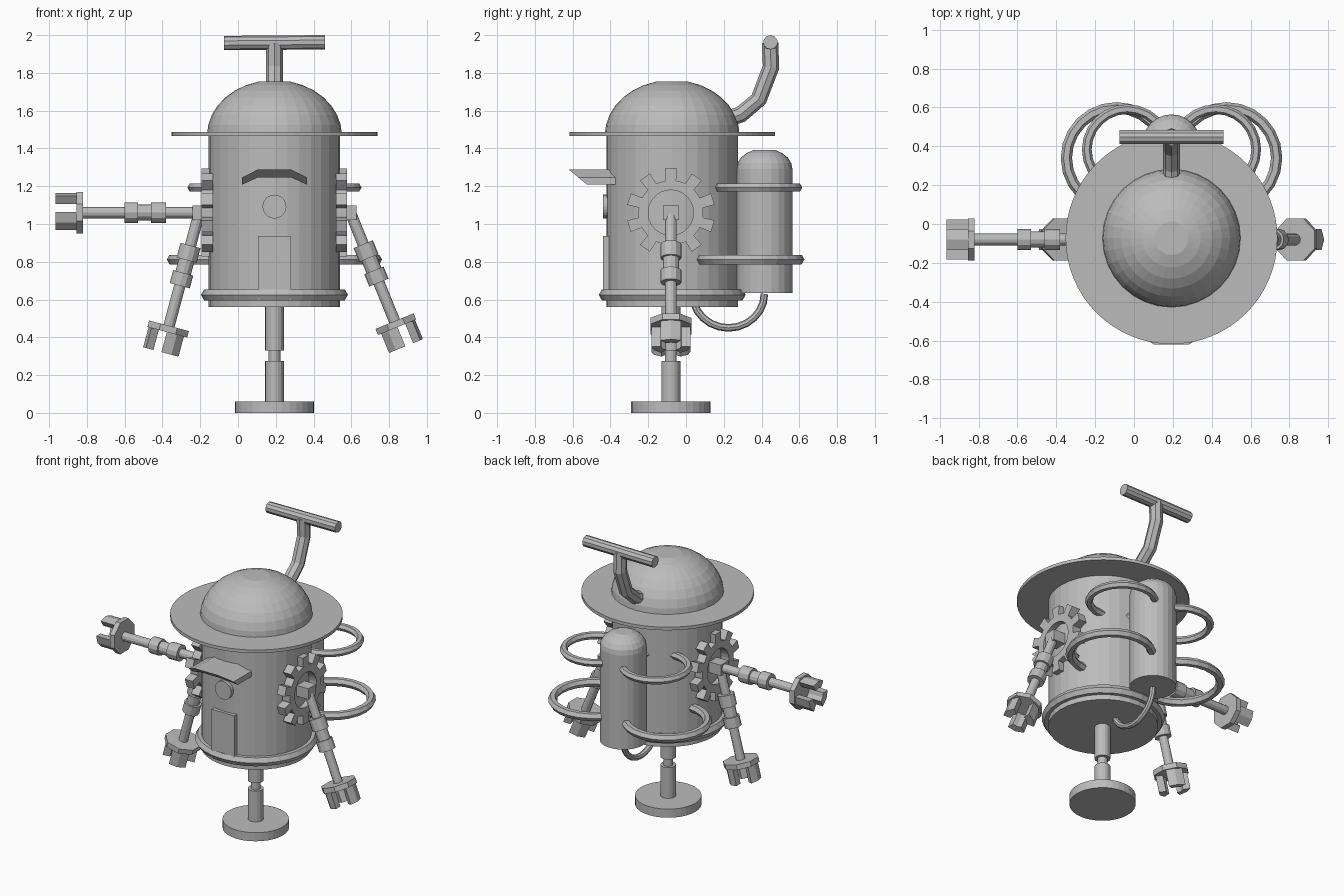
import bpy, bmesh, math
from mathutils import Vector, Matrix

if "Cube" in bpy.data.objects:
    bpy.data.objects.remove(bpy.data.objects["Cube"])

CX, CY = 0.193, -0.073          # body axis
grey = bpy.data.materials.new("plain_grey")
grey.use_nodes = True
grey.diffuse_color = (0.5, 0.5, 0.5, 1)
grey.node_tree.nodes["Principled BSDF"].inputs["Base Color"].default_value = (0.5, 0.5, 0.5, 1)


def finish(name, bm, matrix=None):
    if matrix:
        bm.transform(matrix)
    bmesh.ops.recalc_face_normals(bm, faces=bm.faces)
    mesh = bpy.data.meshes.new(name)
    bm.to_mesh(mesh)
    bm.free()
    mesh.materials.append(grey)
    ob = bpy.data.objects.new(name, mesh)
    bpy.context.collection.objects.link(ob)
    return ob


def lathe(bm, profile, segs, closed=False, phase=0.0):
    """Spin (radius, height) pairs round z; open profiles are capped."""
    rings = []
    for r, z in profile:
        angles = [2 * math.pi * (i + phase) / segs for i in range(segs)]
        rings.append([bm.verts.new((r * math.cos(a), r * math.sin(a), z)) for a in angles])
    pairs = list(zip(rings, rings[1:]))
    if closed:
        pairs.append((rings[-1], rings[0]))
    else:
        bm.faces.new(rings[0])
        bm.faces.new(rings[-1])
    for a, b in pairs:
        for i in range(segs):
            j = (i + 1) % segs
            bm.faces.new((a[i], a[j], b[j], b[i]))


def turned(name, profile, segs, loc=(CX, CY, 0), closed=False, rot=None):
    bm = bmesh.new()
    lathe(bm, profile, segs, closed)
    return finish(name, bm, Matrix.Translation(loc) @ (rot or Matrix()))


def ring(name, loc, major, minor, segs, sides=6, rot=None):
    angles = [2 * math.pi * i / sides for i in range(sides)]
    profile = [(major + minor * math.cos(a), minor * math.sin(a)) for a in angles]
    return turned(name, profile, segs, loc, True, rot)


def prism(bm, outline, low, high):
    """Extrude an (x, y) outline between two heights."""
    base = [bm.verts.new((x, y, low)) for x, y in outline]
    top = [bm.verts.new((x, y, high)) for x, y in outline]
    bm.faces.new(base)
    bm.faces.new(top)
    for i in range(len(base)):
        j = (i + 1) % len(base)
        bm.faces.new((base[i], base[j], top[j], top[i]))


def polar(r, a):
    return r * math.cos(a), r * math.sin(a)


def pipe(name, points, radius, sides=8):
    """Sweep a round section along a path in a constant-x plane."""
    bm = bmesh.new()
    pts = [Vector(p) for p in points]
    loops = []
    for i, p in enumerate(pts):
        t = (pts[min(i + 1, len(pts) - 1)] - pts[max(i - 1, 0)]).normalized()
        u = Vector((1, 0, 0))
        v = t.cross(u)
        offsets = [polar(radius, 2 * math.pi * k / sides) for k in range(sides)]
        loops.append([bm.verts.new(p + u * c + v * s) for c, s in offsets])
    for a, b in zip(loops, loops[1:]):
        for k in range(sides):
            m = (k + 1) % sides
            bm.faces.new((a[k], a[m], b[m], b[k]))
    bm.faces.new(loops[0])
    bm.faces.new(loops[-1])
    return finish(name, bm)


def dome_profile(r, z, h, steps, cut):
    arc = [cut * i / steps for i in range(steps + 1)]
    return [(r * math.cos(a), z + h * math.sin(a)) for a in arc]


# Body, brim, dome and lower band
turned("body", [(0.348, 0.56), (0.348, 1.475)], 32)
turned("brim", [(0.545, 1.465), (0.545, 1.487)], 64)
turned("dome", dome_profile(0.357, 1.47, 0.292, 7, math.radians(76)), 32)
ring("lower_band", (CX, CY, 0.625), 0.355, 0.034, 32)

# Leg and foot
turned("leg", [(0.05, 0.05), (0.05, 0.275), (0.031, 0.275), (0.031, 0.33),
               (0.05, 0.33), (0.05, 0.57)], 16, (CX, -0.08, 0))
turned("foot", [(0.21, 0), (0.21, 0.06)], 32, (CX, -0.08, 0))

# Visor: arched strip with a raked front edge
bm = bmesh.new()
half = [(0.09, 1.288), (0.172, 1.246), (0.172, 1.208), (0.09, 1.246)]
arch = half + [(-x, z) for x, z in reversed(half)]
front = [bm.verts.new((CX + x, -0.62 + (1.288 - z) * 1.2, z)) for x, z in arch]
back = [bm.verts.new((CX + x, -0.34, z)) for x, z in arch]
bm.faces.new(front)
bm.faces.new(back)
for i in range(len(arch)):
    j = (i + 1) % len(arch)
    bm.faces.new((front[i], front[j], back[j], back[i]))
finish("visor", bm)

# Nose button and door plate
turn_front = Matrix.Rotation(math.pi / 2, 4, 'X')
turned("nose_button", [(0.063, 0), (0.063, 0.04)], 24, (CX, -0.4, 1.092), rot=turn_front)
bm = bmesh.new()
prism(bm, [(0.105, -0.44), (0.28, -0.44), (0.28, -0.38), (0.105, -0.38)], 0.6, 0.937)
finish("door", bm)

# Toothed shoulder gears with a hub block each
for side, label in ((1, "left"), (-1, "right")):
    place = Matrix.Translation((CX + side * 0.325, -0.08, 1.06)) \
        @ Matrix.Rotation(side * math.pi / 2, 4, 'Y')
    bm = bmesh.new()
    lathe(bm, [(0.12, 0), (0.172, 0), (0.172, 0.06), (0.12, 0.06)], 30, True)
    for k in range(10):
        a = 2 * math.pi * k / 10
        tooth = [polar(0.16, a - 0.17), polar(0.235, a - 0.135),
                 polar(0.235, a + 0.135), polar(0.16, a + 0.17)]
        prism(bm, tooth, 0, 0.06)
    finish(label + "_gear", bm, place)
    bm = bmesh.new()
    bmesh.ops.create_cube(bm, size=1)
    bmesh.ops.scale(bm, vec=(0.13, 0.085, 0.075), verts=bm.verts)
    finish(label + "_hub", bm, Matrix.Translation((CX + side * 0.37, -0.08, 1.06)))


# Arms: rod, sleeves, wrist plate and three prongs
def arm(name, shoulder, tip):
    start, end = Vector(shoulder), Vector(tip)
    axis = (end - start).normalized()
    up = Vector((0, 1, 0)).cross(axis)
    up *= 1 if up.z > 0 else -1
    side = axis.cross(up)
    place = Matrix((up, side, axis)).transposed().to_4x4()
    place.translation = start
    bm = bmesh.new()
    lathe(bm, [(0.03, -0.02), (0.03, 0.63)], 12)
    for r, low, high in ((0.055, 0.18, 0.26), (0.042, 0.26, 0.33), (0.055, 0.33, 0.4)):
        lathe(bm, [(r, low), (r, high)], 12)
    lathe(bm, [(0.118, 0.62), (0.118, 0.655)], 8, phase=0.5)
    for k in range(3):
        a = 2 * math.pi * k / 3
        angles = [a + d for d in (-0.55, 0, 0.55)]
        outline = [polar(0.103, b) for b in angles] + [polar(0.055, b) for b in reversed(angles)]
        prism(bm, outline, 0.65, 0.765)
    finish(name, bm, place)


arm("left_arm", (0.595, -0.08, 1.06), (0.88, -0.08, 0.36))
arm("right_lower_arm", (-0.205, -0.08, 1.06), (-0.4, -0.08, 0.33))
arm("right_raised_arm", (-0.2, -0.08, 1.06), (-0.97, -0.08, 1.06))

# Rear tank, its hose and hoops
tank_top = dome_profile(0.149, 1.29, 0.11, 4, math.radians(68))
turned("tank", [(0.149, 0.635)] + tank_top, 24, (CX, 0.415, 0))
hose = [(CX, 0.225 + 0.19 * math.cos(a), 0.63 + 0.18 * math.sin(a))
        for a in [math.pi * (1 + i / 12) for i in range(13)]]
pipe("hose", hose, 0.02)
for side, label in ((1, "left"), (-1, "right")):
    ring(label + "_upper_hoop", (CX + side * 0.228, 0.383, 1.193), 0.208, 0.025, 24)
    ring(label + "_lower_hoop", (CX + side * 0.283, 0.34, 0.812), 0.258, 0.029, 24)

# Bent handle with a crossbar
pipe("handle_stem", [(CX, 0.2, 1.55), (CX, 0.29, 1.58), (CX, 0.385, 1.66),
                     (CX, 0.45, 1.83), (CX, 0.445, 1.96)], 0.044)
tilt = Matrix.Rotation(math.pi / 2 - 0.008, 4, 'Y')
turned("handle_bar", [(0.038, -0.268), (0.038, 0.268)], 10, (CX, 0.447, 1.96), rot=tilt)
